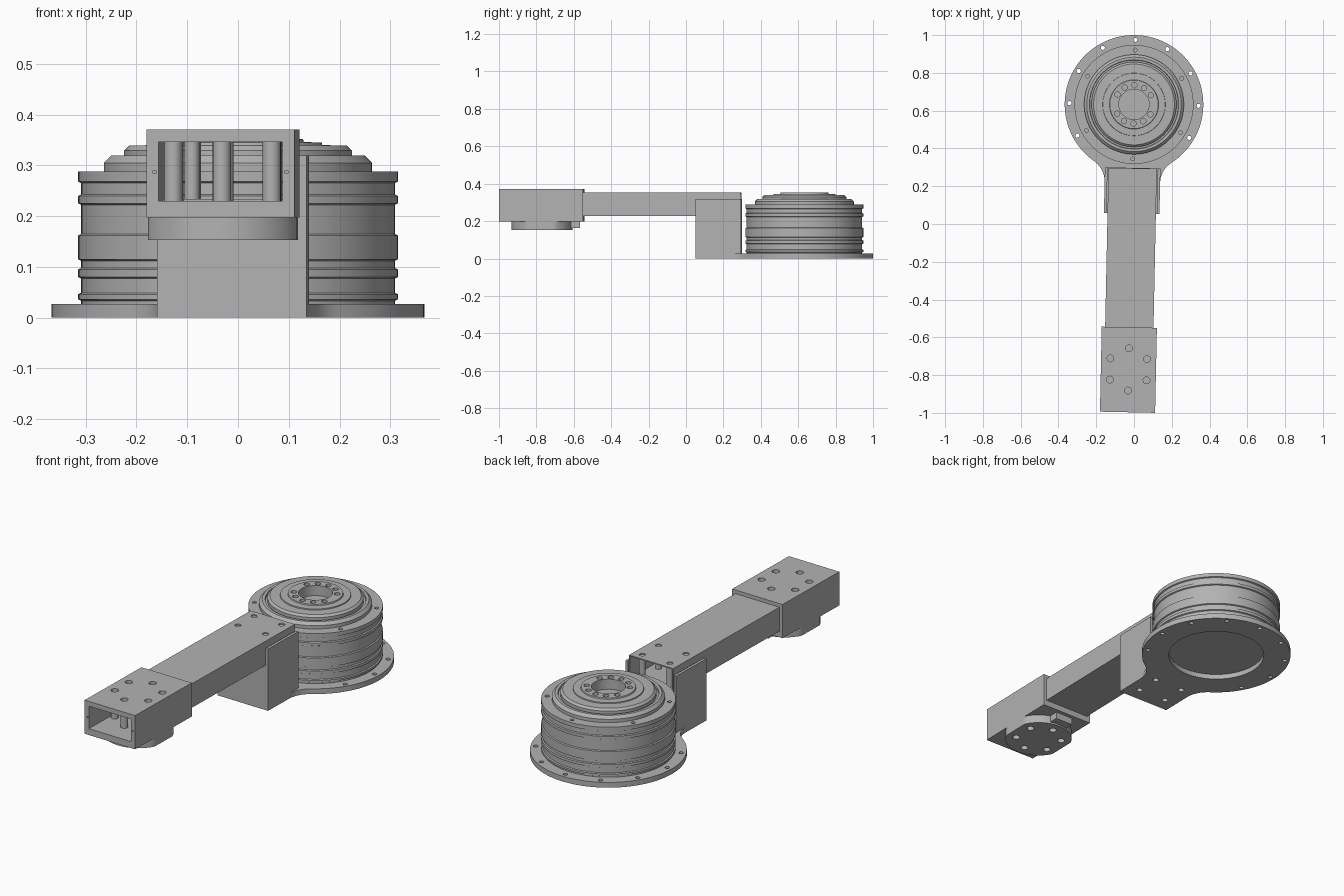
import bpy, bmesh
from math import pi, sin, cos, radians, sqrt
from mathutils import Matrix, Vector

cube = bpy.data.objects.get("Cube")
if cube:
    bpy.data.objects.remove(cube, do_unlink=True)

grey = bpy.data.materials.new("machined_grey")
grey.use_nodes = True
grey.diffuse_color = (0.45, 0.45, 0.45, 1)
grey.node_tree.nodes["Principled BSDF"].inputs["Base Color"].default_value = grey.diffuse_color

# Everything is built around the motor axis, then swung slightly into place
PLACE = Matrix.Translation((0, 0.633, 0)) @ Matrix.Rotation(-0.021, 4, 'Z')


def box(bm, x0, x1, y0, y1, z0, z1):
    size = Matrix.Diagonal((x1 - x0, y1 - y0, z1 - z0, 1))
    centre = Matrix.Translation(((x0 + x1) / 2, (y0 + y1) / 2, (z0 + z1) / 2))
    bmesh.ops.create_cube(bm, size=1, matrix=centre @ size)


def rod(bm, x, y, r, z0, z1, segments=20):
    bmesh.ops.create_cone(bm, cap_ends=True, segments=segments, radius1=r, radius2=r,
                          depth=z1 - z0, matrix=Matrix.Translation((x, y, (z0 + z1) / 2)))


def slab(bm, outline, z0, z1):
    face = bm.faces.new([bm.verts.new((x, y, z0)) for x, y in outline])
    result = bmesh.ops.extrude_face_region(bm, geom=[face])
    moved = [v for v in result["geom"] if isinstance(v, bmesh.types.BMVert)]
    bmesh.ops.translate(bm, verts=moved, vec=(0, 0, z1 - z0))


def lathe(bm, profile, steps=96):
    verts = [bm.verts.new((r, 0, z)) for r, z in profile]
    edges = [bm.edges.new(pair) for pair in zip(verts, verts[1:])]
    bmesh.ops.spin(bm, geom=verts + edges, cent=(0, 0, 0), axis=(0, 0, 1),
                   angle=2 * pi, steps=steps)
    bmesh.ops.remove_doubles(bm, verts=bm.verts, dist=1e-5)


def make(name, bm):
    bmesh.ops.recalc_face_normals(bm, faces=bm.faces)
    mesh = bpy.data.meshes.new(name)
    bm.to_mesh(mesh)
    bm.free()
    mesh.transform(PLACE)
    obj = bpy.data.objects.new(name, mesh)
    bpy.context.collection.objects.link(obj)
    return obj


def part(name, bm, cut=None):
    """Make a part, subtract the cutter mesh, colour and shade it."""
    obj = make(name, bm)
    if cut:
        cutter = make(name + "_cutter", cut)
        cutter.hide_render = True
        mod = obj.modifiers.new("holes", 'BOOLEAN')
        mod.object, mod.solver = cutter, 'EXACT'
        graph = bpy.context.evaluated_depsgraph_get()
        mesh = bpy.data.meshes.new_from_object(obj.evaluated_get(graph))
        obj.modifiers.clear()
        obj.data = mesh
        bpy.data.objects.remove(cutter, do_unlink=True)
    obj.data.materials.clear()
    obj.data.materials.append(grey)
    bpy.ops.object.select_all(action='DESELECT')
    obj.select_set(True)
    bpy.context.view_layer.objects.active = obj
    bpy.ops.object.shade_smooth_by_angle(angle=radians(25))
    return obj


def ring(radius, degrees):
    return [(radius * cos(radians(a)), radius * sin(radians(a))) for a in degrees]


ARM_HOLES = [(x, y) for x in (-0.08, 0.08) for y in (-0.378, -0.506)]
PAD_Y = -1.403
END_HOLES = [(x, y + PAD_Y) for x, y in ring(0.112, range(30, 390, 60))]


def drill(bm, spots, r, z0, z1):
    for x, y in spots:
        rod(bm, x, y, r, z0, z1)


# Motor housing: banded drum with a stepped cap and a blind bore
LOW, HIGH = 0.309, 0.315
profile = [(0, 0.026), (LOW, 0.026)]
for z0, z1 in ((0.036, 0.046), (0.08, 0.095), (0.115, 0.162), (0.225, 0.24), (0.268, 0.288)):
    profile += [(LOW, z0 - 0.003), (HIGH, z0), (HIGH, z1)]
    if z1 < 0.28:
        profile.append((LOW, z1 + 0.003))
profile += [(0.264, 0.288), (0.264, 0.305), (0.25, 0.319), (0.236, 0.319), (0.234, 0.31),
            (0.225, 0.31), (0.225, 0.329), (0.214, 0.339), (0.166, 0.340), (0.165, 0.345),
            (0.13, 0.346), (0.128, 0.352), (0.08, 0.352), (0.08, 0.30), (0, 0.30)]
bm, cut = bmesh.new(), bmesh.new()
lathe(bm, profile)
drill(cut, ring(0.102, [a for a in range(0, 360, 30) if a % 180]), 0.014, 0.325, 0.4)
drill(cut, ring(0.288, range(30, 390, 60)), 0.01, 0.275, 0.3)
part("motor_housing", bm, cut)

# Mounting flange: disc flowing through fillets into a square tongue
R, W, F, END = 0.367, 0.147, 0.13, -0.578
fx = W + F
fy = -sqrt((R + F) ** 2 - fx ** 2)
touch = Vector((fx, fy)) * R / (R + F)
start = Vector((1, 0)).angle_signed(touch)
start = -abs(start)
arc = [(R * cos(a), R * sin(a)) for a in
       [start + (pi / 2 - start) * i / 48 for i in range(49)]]
turn = pi + start
fillet = [(fx + F * cos(a), fy + F * sin(a)) for a in
          [pi + (turn - pi) * i / 10 for i in range(10)]]
half = [(W, END)] + fillet + arc
outline = half + [(-x, y) for x, y in reversed(half[:-1])]
bm, cut = bmesh.new(), bmesh.new()
slab(bm, outline, 0, 0.027)
rod(cut, 0, 0, 0.235, -0.1, 0.1, 96)
drill(cut, ring(0.342, range(-30, 211, 30)), 0.011, -0.1, 0.1)
drill(cut, ARM_HOLES, 0.015, -0.1, 0.1)
part("mounting_flange", bm, cut)

# Bracket block under the arm, with a cheek on each side
bm, cut = bmesh.new(), bmesh.new()
box(bm, -W, W, END, -0.336, 0.02, 0.228)
drill(cut, ARM_HOLES, 0.015, -0.1, 0.4)
part("bracket_block", bm, cut)
for side, name in ((-1, "right_cheek"), (1, "left_cheek")):
    bm = bmesh.new()
    inner, outer = sorted((side * 0.133, side * W))
    box(bm, inner, outer, END, -0.336, 0.02, 0.319)
    part(name, bm)

# Hollow rectangular arm
bm, cut = bmesh.new(), bmesh.new()
box(bm, -0.128, 0.128, -1.25, -0.338, 0.228, 0.352)
box(cut, -0.122, 0.122, -1.5, -0.2, 0.234, 0.346)
drill(cut, ARM_HOLES, 0.015, 0.1, 0.5)
part("arm_tube", bm, cut)

# Sleeve on the free end of the arm
bm, cut = bmesh.new(), bmesh.new()
box(bm, -0.146, 0.146, -1.63, -1.18, 0.197, 0.371)
box(cut, -0.122, 0.122, -1.7, -1.1, 0.23, 0.346)
drill(cut, END_HOLES, 0.018, 0.1, 0.5)
for x in (-0.13, 0.13):
    box(cut, x - 0.003, x + 0.003, -1.7, -1.62, 0.284, 0.29)
part("end_sleeve", bm, cut)

# Round pad trimmed to the sleeve width, with a small rear tab
pad = [(max(-0.146, min(0.146, x)), y + PAD_Y) for x, y in ring(0.163, range(0, 360, 5))]
bm, cut = bmesh.new(), bmesh.new()
slab(bm, pad, 0.153, 0.198)
drill(cut, END_HOLES, 0.018, 0.1, 0.3)
part("tool_pad", bm, cut)
bm = bmesh.new()
box(bm, -0.05, 0.05, -1.26, -1.2, 0.162, 0.198)
part("pad_tab", bm)
